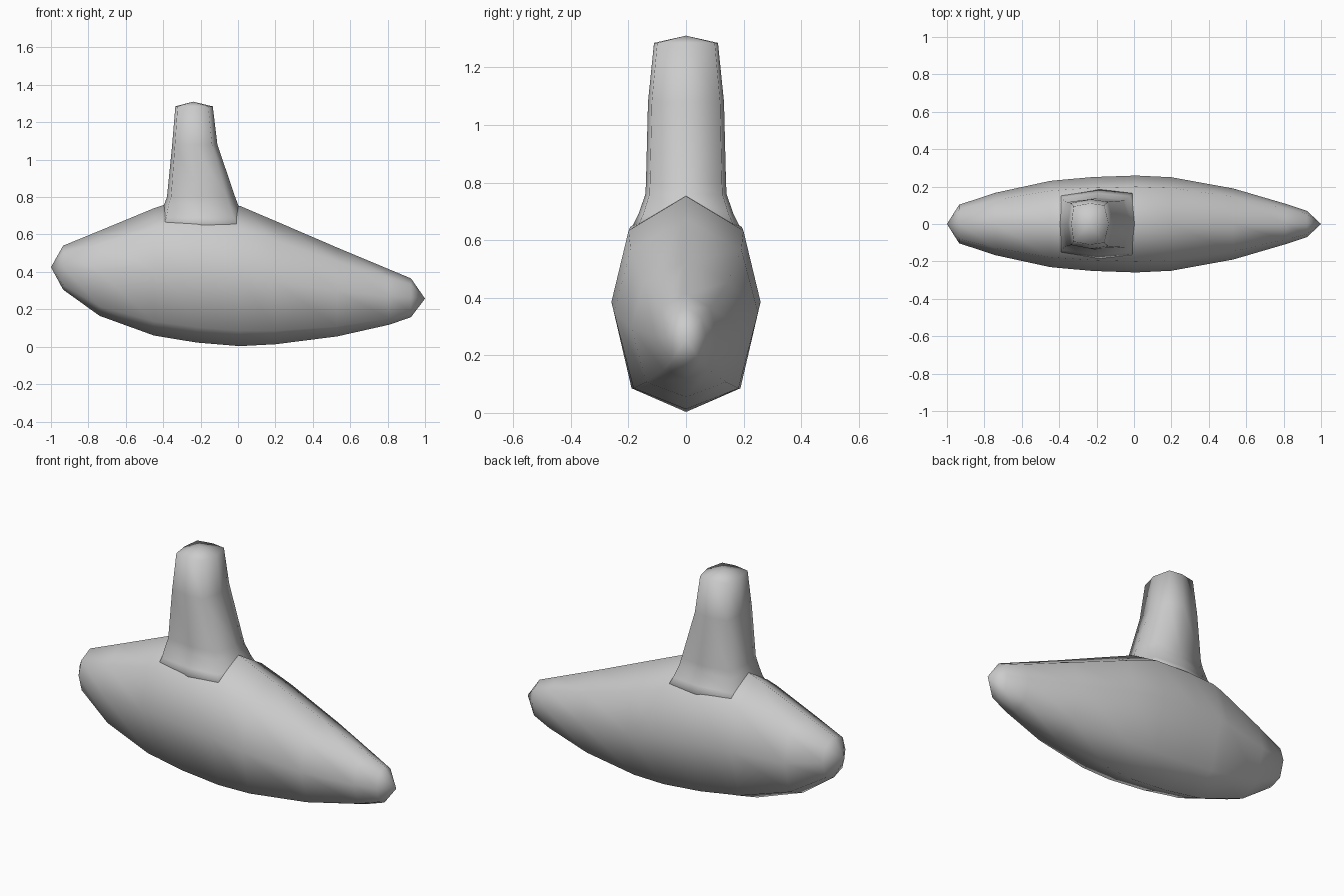
import bpy, bmesh

if "Cube" in bpy.data.objects:
    bpy.data.objects.remove(bpy.data.objects["Cube"])


def loft(name, rings, start=None, end=None):
    """Skin a row of equal rings and close each end with a point or a flat face."""
    bm = bmesh.new()
    loops = [[bm.verts.new(p) for p in ring] for ring in rings]
    n = len(loops[0])
    for a, b in zip(loops, loops[1:]):
        for i in range(n):
            j = (i + 1) % n
            bm.faces.new((a[i], a[j], b[j], b[i]))
    for loop, tip in ((loops[0], start), (loops[-1], end)):
        if tip is None:
            bm.faces.new(loop)
        else:
            v = bm.verts.new(tip)
            for i in range(n):
                bm.faces.new((loop[i], loop[(i + 1) % n], v))
    bmesh.ops.recalc_face_normals(bm, faces=bm.faces)
    mesh = bpy.data.meshes.new(name)
    bm.to_mesh(mesh)
    bm.free()
    mesh.polygons.foreach_set("use_smooth", [True] * len(mesh.polygons))
    obj = bpy.data.objects.new(name, mesh)
    bpy.context.collection.objects.link(obj)
    return obj


# Body: eight-sided section (share of half width, share of height)
section = [(0, 0), (.73, .11), (1, .51), (.77, .84),
           (0, 1), (-.77, .84), (-1, .51), (-.73, .11)]
# x, bottom, top, half width
stations = [(-.935, .305, .54, .103), (-.74, .165, .62, .167),
            (-.45, .06, .74, .23), (-.39, .05, .76, .236),
            (-.22, .022, .765, .251), (.01, .003, .753, .259),
            (.2, .013, .672, .25), (.53, .055, .53, .19),
            (.81, .118, .413, .108), (.925, .158, .365, .07)]
body_rings = [[(x, w * u, lo + (hi - lo) * v) for u, v in section]
              for x, lo, hi, w in stations]
loft("body", body_rings, (-1, 0, .425), (1, 0, .257))

# Tower: rounded-box section with a flared foot; z, back x, front x, half width
levels = [(.63, -.43, .06, .195), (.69, -.41, .03, .165),
          (.76, -.395, 0, .141), (.8, -.38, -.015, .139),
          (1.08, -.352, -.11, .132), (1.285, -.335, -.135, .111)]
plan = [(0, 0), (.06, .85), (.5, 1), (.88, .9),
        (1, 0), (.88, -.9), (.5, -1), (.06, -.85)]
tower_rings = [[(a + (b - a) * u, w * v, z) for u, v in plan]
               for z, a, b, w in levels]
loft("tower", tower_rings, None, (-.24, 0, 1.31))
